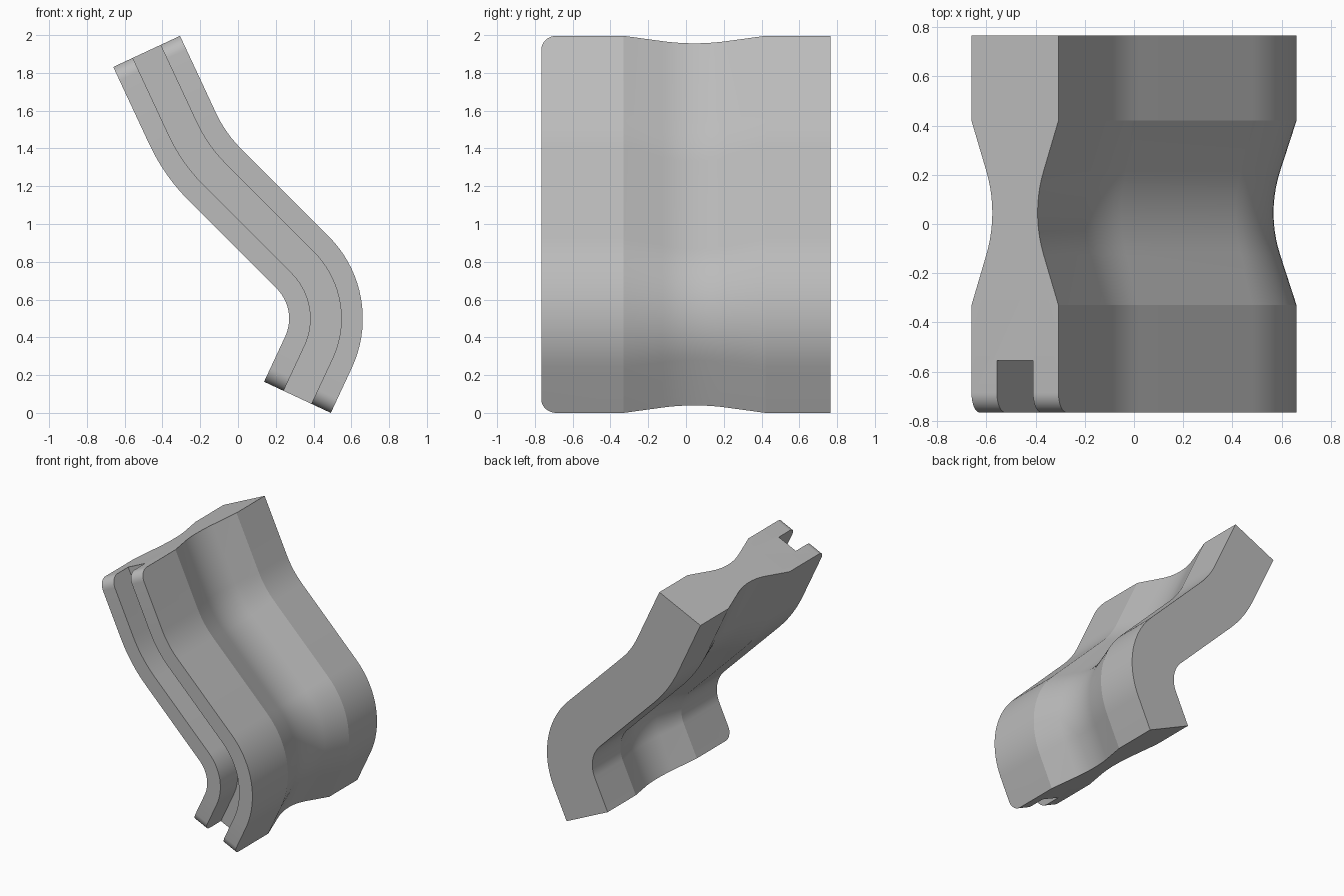
import bpy, bmesh
from math import sin, cos, radians
from mathutils import Vector

cube = bpy.data.objects.get("Cube")
if cube:
    bpy.data.objects.remove(cube, do_unlink=True)

HALF_T, HALF_W = 0.195, 0.766          # half thickness, half width
SLOT, SLOT_Y = 0.081, -0.555           # half slot height, slot floor
WAIST_Y, WAIST_HALF, ARC_R, SLOPE = 0.045, 0.375, 0.55, radians(18)


def side_profile(steps=10):
    """Waisted side of the section, back to front, as (offset, y)."""
    pts = [(HALF_T, HALF_W), (HALF_T, WAIST_Y + WAIST_HALF)]
    run = WAIST_HALF - ARC_R * sin(SLOPE)
    end = HALF_T - run * sin(SLOPE) / cos(SLOPE)
    for i in range(steps + 1):
        a = SLOPE * (1 - 2 * i / steps)
        pts.append((end - ARC_R * (cos(a) - cos(SLOPE)), WAIST_Y + ARC_R * sin(a)))
    return pts + [(HALF_T, WAIST_Y - WAIST_HALF), (HALF_T, -HALF_W)]


def walk(x, z, heading, moves):
    """Path stations (x, z, heading) from straight runs and arcs."""
    out = [(x, z, heading)]
    for kind, size, turn in moves:
        n = 1 if kind == "run" else int(abs(turn) / 4) + 1
        step = radians(turn) / n
        length = size if kind == "run" else 2 * size * abs(sin(step / 2))
        for _ in range(n):
            x += length * cos(heading + step / 2)
            z += length * sin(heading + step / 2)
            heading += step
            out.append((x, z, heading))
    return out


# Section: waisted sides plus the slot cut into the front edge
side = side_profile()
section = side + [(SLOT, -HALF_W), (SLOT, SLOT_Y), (-SLOT, SLOT_Y), (-SLOT, -HALF_W)]
section += [(-d, y) for d, y in reversed(side)]

path = walk(-0.487, 1.915, radians(-65), [
    ("run", 0.452, 0), ("arc", 0.85, 20), ("run", 0.659, 0),
    ("arc", 0.42, -70), ("run", 0.264, 0)])

# Sweep the section down the bent path
bm = bmesh.new()
rings = [[bm.verts.new(Vector((x - d * sin(h), y, z + d * cos(h)))) for d, y in section]
         for x, z, h in path]
count = len(section)
for a, b in zip(rings, rings[1:]):
    for i in range(count):
        j = (i + 1) % count
        bm.faces.new((a[i], a[j], b[j], b[i]))
caps = [bm.faces.new(rings[0]), bm.faces.new(rings[-1])]
bmesh.ops.recalc_face_normals(bm, faces=bm.faces)

# Round the front corners of both prongs at each end
tips = [e for f in caps for e in f.edges
        if all(abs(v.co.y + HALF_W) < 1e-4 for v in e.verts)]
bmesh.ops.bevel(bm, geom=tips, offset=0.08, segments=10, profile=0.5, affect='EDGES')

# Centre and stand on the ground
cos_ = [v.co for v in bm.verts]
mid_x = (min(c.x for c in cos_) + max(c.x for c in cos_)) / 2
low = min(c.z for c in cos_)
bmesh.ops.translate(bm, verts=bm.verts, vec=(-mid_x, 0, -low))

mesh = bpy.data.meshes.new("bent_block")
bm.to_mesh(mesh)
bm.free()
block = bpy.data.objects.new("bent_block", mesh)
bpy.context.collection.objects.link(block)

grey = bpy.data.materials.new("light_grey")
grey.use_nodes = True
colour = (0.5, 0.5, 0.5, 1)
grey.diffuse_color = colour
grey.node_tree.nodes["Principled BSDF"].inputs["Base Color"].default_value = colour
mesh.materials.append(grey)

bpy.ops.object.select_all(action='DESELECT')
block.select_set(True)
bpy.context.view_layer.objects.active = block
bpy.ops.object.shade_smooth_by_angle(angle=radians(12))
